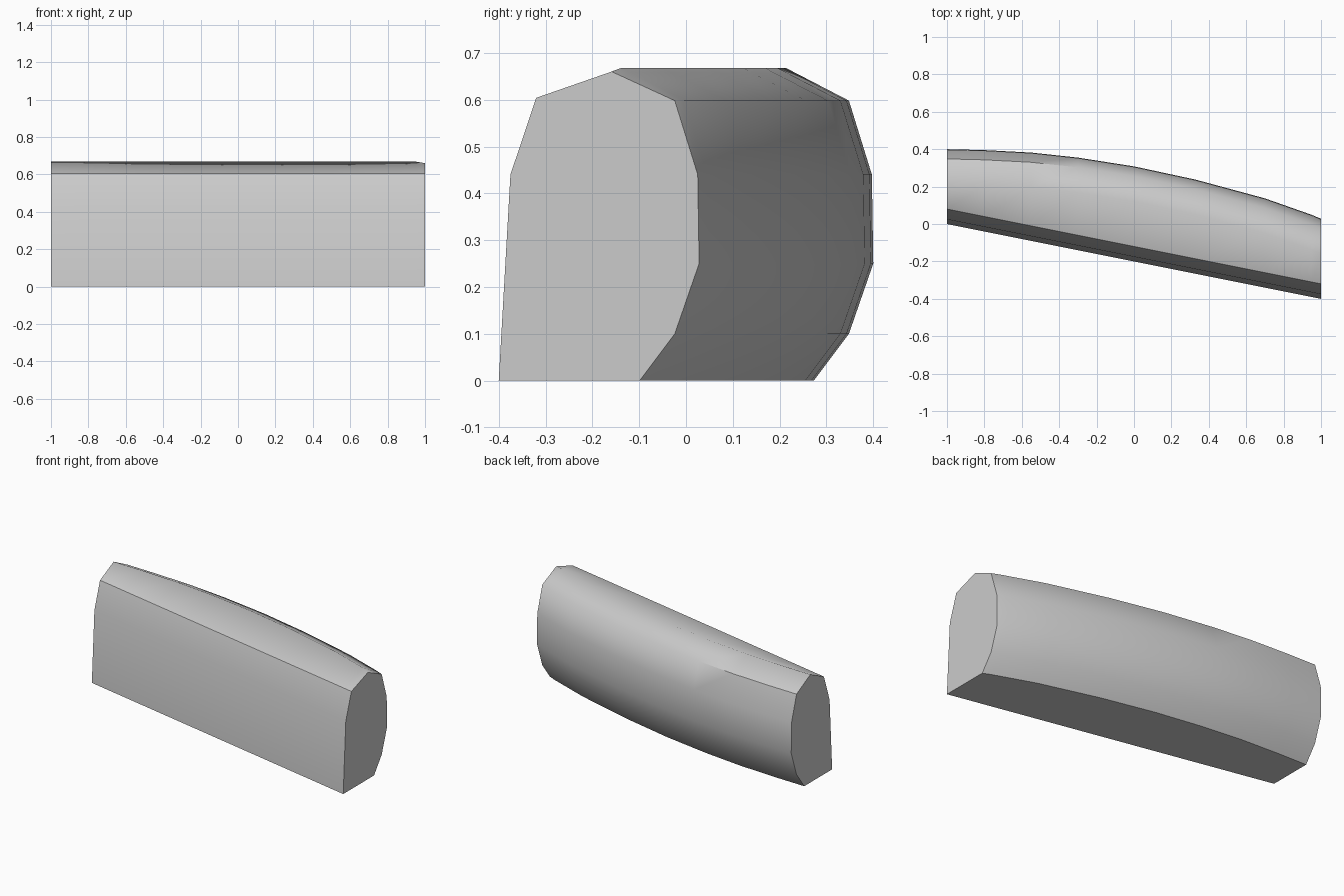
import bpy, bmesh

if "Cube" in bpy.data.objects:
    bpy.data.objects.remove(bpy.data.objects["Cube"], do_unlink=True)

# One plain grey material
grey = bpy.data.materials.new("light_grey")
grey.use_nodes = True
grey.diffuse_color = (0.6, 0.6, 0.6, 1)
grey.node_tree.nodes["Principled BSDF"].inputs["Base Color"].default_value = (0.6, 0.6, 0.6, 1)

# Curved back outline in plan: (x, y)
BACK = [(-1, 0.4), (-0.8, 0.395), (-0.55, 0.382), (-0.3, 0.355), (0, 0.308),
        (0.33, 0.237), (0.7, 0.137), (0.95, 0.049), (1, 0.028)]
# Straight front side: (offset from the front base line, z)
FRONT_SIDE = [(0, 0), (0.025, 0.44), (0.08, 0.604)]
# Rounded back side: (offset from the back outline, z)
BACK_SIDE = [(-0.187, 0.668), (-0.052, 0.598), (-0.003, 0.44),
             (0, 0.25), (-0.052, 0.1), (-0.127, 0)]
FRONT_TOP, UPPER_BACK, LOWER_BACK = 2, 4, 8


def section(bm, x, back):
    front = -0.2 - 0.2 * x
    ring = [(front + d, z) for d, z in FRONT_SIDE]
    for i, (d, z) in enumerate(BACK_SIDE):
        # the crest dips slightly at the narrow end
        ring.append((back + d, z - (0.008 if x == 1 and i == 0 else 0)))
    return [bm.verts.new((x, y, z)) for y, z in ring]


# Loft the body through the sections
bm = bmesh.new()
rings = [section(bm, x, back) for x, back in BACK]
n = len(rings[0])
for a, b in zip(rings, rings[1:]):
    for i in range(n):
        j = (i + 1) % n
        bm.faces.new((a[i], a[j], b[j], b[i]))
caps = [bm.faces.new(rings[0]), bm.faces.new(rings[-1])]
bmesh.ops.recalc_face_normals(bm, faces=bm.faces)

# Smooth surface with crisp caps, base and front crest
for f in bm.faces:
    f.smooth = True
for f in caps:
    for e in f.edges:
        e.smooth = False
for k, (a, b) in enumerate(zip(rings, rings[1:])):
    sharp = [0, FRONT_TOP, LOWER_BACK] + ([UPPER_BACK] if k < 3 else [])
    for i in sharp:
        bm.edges.get((a[i], b[i])).smooth = False

mesh = bpy.data.meshes.new("curved_block")
bm.to_mesh(mesh)
bm.free()
mesh.materials.append(grey)
block = bpy.data.objects.new("curved_block", mesh)
bpy.context.collection.objects.link(block)
